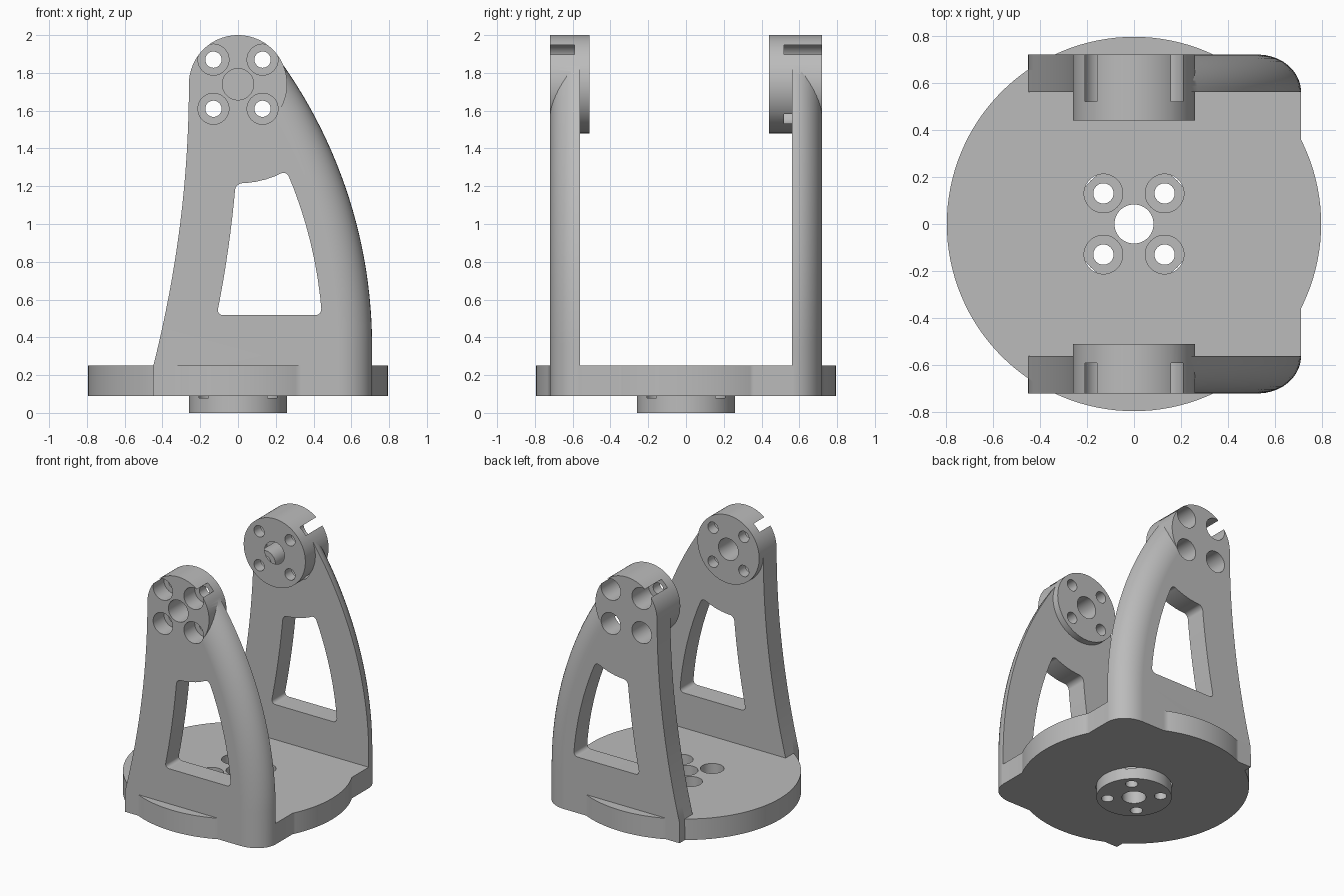
import bpy, bmesh
from math import sin, cos, asin, pi, sqrt, radians
from mathutils import Matrix

cube = bpy.data.objects.get("Cube")
if cube:
    bpy.data.objects.remove(cube, do_unlink=True)

# Shared dimensions
PLATE_LOW, PLATE_TOP = 0.09, 0.25
HUB_Z, HUB_R = 1.74, 0.26
ARM_IN, ARM_OUT = 0.56, 0.72
CURVE_X, CURVE_Z, CURVE_R = -1.89, 0.35, 2.6   # centre of the outer arm curve
BOLT = 0.13

metal = bpy.data.materials.new("plain grey")
metal.use_nodes = True
metal.diffuse_color = (0.5, 0.5, 0.5, 1)
metal.node_tree.nodes["Principled BSDF"].inputs["Base Color"].default_value = (0.5, 0.5, 0.5, 1)


def finish(name, bm):
    bmesh.ops.recalc_face_normals(bm, faces=bm.faces)
    mesh = bpy.data.meshes.new(name)
    bm.to_mesh(mesh)
    bm.free()
    mesh.materials.append(metal)
    obj = bpy.data.objects.new(name, mesh)
    bpy.context.collection.objects.link(obj)
    return obj


def cylinder(name, r, start, end, axis="Z", u=0, v=0, sides=48):
    """Cylinder from start to end along Z (u, v = x, y) or Y (u, v = x, z)."""
    mid = (start + end) / 2
    if axis == "Z":
        place = Matrix.Translation((u, v, mid))
    else:
        place = Matrix.Translation((u, mid, v)) @ Matrix.Rotation(pi / 2, 4, "X")
    bm = bmesh.new()
    bmesh.ops.create_cone(bm, cap_ends=True, segments=sides, radius1=r, radius2=r,
                          depth=abs(end - start), matrix=place)
    return finish(name, bm)


def stack(bm, layers):
    """Closed solid through matching outlines."""
    rings = [[bm.verts.new(p) for p in layer] for layer in layers]
    n = len(rings[0])
    for a, b in zip(rings, rings[1:]):
        for i in range(n):
            j = (i + 1) % n
            bm.faces.new((a[i], a[j], b[j], b[i]))
    bm.faces.new(rings[0])
    bm.faces.new(rings[-1])
    return rings


def combine(target, tool, operation):
    mod = target.modifiers.new("combine", "BOOLEAN")
    mod.operation, mod.solver, mod.object = operation, "EXACT", tool
    bpy.context.view_layer.objects.active = target
    bpy.ops.object.modifier_apply(modifier=mod.name)
    bpy.data.objects.remove(tool, do_unlink=True)


def arm(name, side):
    """Upright whose outer curved edge is rolled over to the outside face."""
    layers = []
    steps = 10
    for k in range(steps + 1):
        a = pi / 2 * k / steps
        y = side * (ARM_IN + (ARM_OUT - ARM_IN) * sin(a))
        inset = 0.185 * (1 - cos(a))
        pts = [(-0.45, PLATE_LOW)]
        for i in range(17):
            z = PLATE_TOP + (HUB_Z - PLATE_TOP) * i / 16
            pts.append((-HUB_R - (HUB_Z - z) ** 2 / 11.8, z))
        top = asin(1.5 / CURVE_R)
        for i in range(25):
            t = top * (1 - i / 24)
            r = CURVE_R - inset
            pts.append((CURVE_X + r * cos(t), CURVE_Z + r * sin(t)))
        pts.append((0.71 - inset, PLATE_LOW))
        layers.append([(x, y, z) for x, z in pts])
    bm = bmesh.new()
    stack(bm, layers)
    return finish(name, bm)


def window_cutter(side):
    """Opening with curved sides, an arched top and rounded corners."""
    low, r = 0.517, CURVE_R - 0.26
    left_top, right_top = 1.215, 1.283
    left, right, arch = [], [], []
    for i in range(9):
        z = low + (left_top - low) * i / 8
        left.append((-6.16 + sqrt(6.17 ** 2 - (HUB_Z - z) ** 2), z))
        z = right_top + (low - right_top) * i / 8
        right.append((CURVE_X + sqrt(r * r - (z - CURVE_Z) ** 2), z))
    x0, x1 = left[-1][0], right[0][0]
    for i in range(1, 5):
        x = x0 + (x1 - x0) * i / 5
        arch.append((x, HUB_Z - sqrt(0.525 ** 2 - x * x)))
    pts = left + arch + right
    corners = [0, len(left) - 1, len(left) + len(arch), len(pts) - 1]
    bm = bmesh.new()
    a, b = stack(bm, [[(x, side * y, z) for x, z in pts] for y in (0.4, 0.9)])
    edges = [bm.edges.get((a[i], b[i])) for i in corners]
    bmesh.ops.bevel(bm, geom=edges, offset=0.035, segments=6, profile=0.5, affect="EDGES")
    return finish("window_cutter", bm)


# Round base plate, its squared-off side and the mounting boss below
bracket = cylinder("pivot_bracket", 0.795, PLATE_LOW, PLATE_TOP, sides=128)
bm = bmesh.new()
bmesh.ops.create_cube(bm, size=1, matrix=Matrix.Translation((0.505, 0, 0.17))
                      @ Matrix.Diagonal((0.41, 1.14, 0.16, 1)))
combine(bracket, finish("base_side", bm), "UNION")
combine(bracket, cylinder("base_boss", HUB_R, 0, 0.2, sides=96), "UNION")

# Two uprights with round hubs; the back hub is longer
for label, side, hub_in in (("front", -1, 0.51), ("back", 1, 0.44)):
    upright = arm(label + "_arm", side)
    combine(upright, window_cutter(side), "DIFFERENCE")
    combine(upright, cylinder(label + "_hub", HUB_R, side * hub_in, side * ARM_OUT,
                              "Y", 0, HUB_Z, 96), "UNION")
    combine(bracket, upright, "UNION")


def bolt_pattern(axis, low, high, seat, outside, v0):
    """Centre bore plus four bolt holes with deep counterbores."""
    combine(bracket, cylinder("bore", 0.083, low, high, axis, 0, v0), "DIFFERENCE")
    for sx in (-1, 1):
        for sv in (-1, 1):
            u, v = sx * BOLT, v0 + sv * BOLT
            combine(bracket, cylinder("bolt", 0.043, low, high, axis, u, v, 32), "DIFFERENCE")
            combine(bracket, cylinder("counterbore", 0.082, seat, outside, axis, u, v),
                    "DIFFERENCE")


bolt_pattern("Z", -0.1, 0.4, 0.08, 0.4, 0)
bolt_pattern("Y", -0.9, -0.3, -0.59, -0.9, HUB_Z)
bolt_pattern("Y", 0.3, 0.9, 0.52, 0.9, HUB_Z)

# Smooth curves with crisp edges
bpy.ops.object.select_all(action="DESELECT")
bracket.select_set(True)
bpy.context.view_layer.objects.active = bracket
bpy.ops.object.shade_smooth_by_angle(angle=radians(30))
weighted = bracket.modifiers.new("even_shading", "WEIGHTED_NORMAL")
weighted.keep_sharp = True
